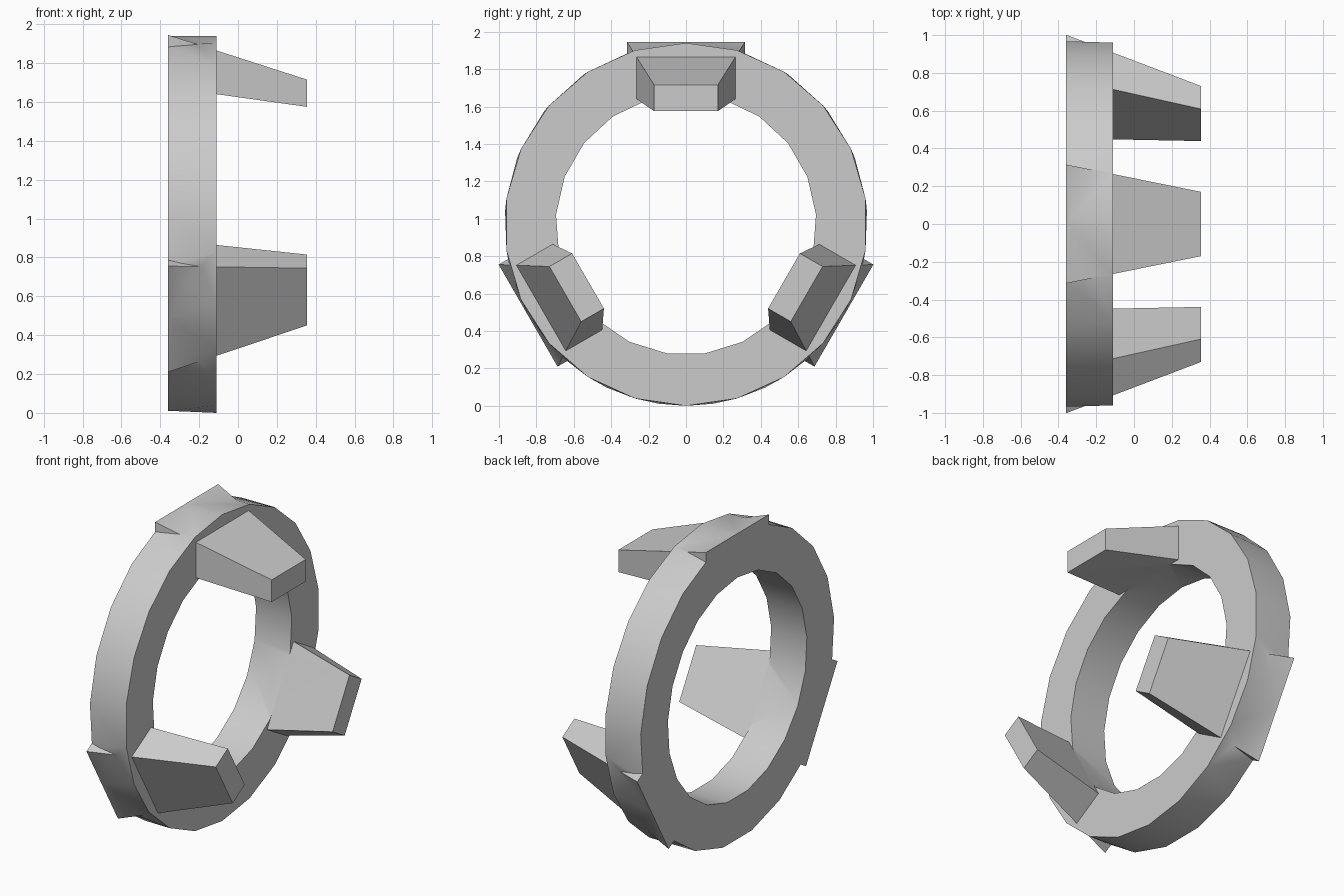
import bpy
import bmesh
from math import cos, sin, pi
from mathutils import Matrix

cube = bpy.data.objects.get("Cube")
if cube:
    bpy.data.objects.remove(cube, do_unlink=True)

CENTRE = 0.97             # height of the ring axis
BACK, FACE, TIP = -0.36, -0.11, 0.355

grey = bpy.data.materials.new("plain_grey")
grey.use_nodes = True
grey.diffuse_color = (0.6, 0.6, 0.6, 1)
grey.node_tree.nodes["Principled BSDF"].inputs["Base Color"].default_value = grey.diffuse_color


def finish(bm, name):
    bmesh.ops.recalc_face_normals(bm, faces=bm.faces)
    mesh = bpy.data.meshes.new(name)
    bm.to_mesh(mesh)
    bm.free()
    mesh.materials.append(grey)
    obj = bpy.data.objects.new(name, mesh)
    bpy.context.collection.objects.link(obj)
    return obj


def loop(bm, x, radius, sides):
    """Circle of vertices around the x axis, starting at the top."""
    angles = [2 * pi * i / sides for i in range(sides)]
    return [bm.verts.new((x, radius * sin(a), CENTRE + radius * cos(a))) for a in angles]


def bridge(bm, a, b):
    """Triangle strip between two loops that may differ in vertex count."""
    n, m = len(a), len(b)
    i = j = 0
    while i < n or j < m:
        if j == m or (i < n and (i + 1) * m <= (j + 1) * n):
            bm.faces.new((a[i % n], a[(i + 1) % n], b[j % m]))
            i += 1
        else:
            bm.faces.new((a[i % n], b[(j + 1) % m], b[j % m]))
            j += 1


# Ring: four loops bridged around its section
bm = bmesh.new()
section = [loop(bm, BACK, 0.97, 21), loop(bm, FACE, 0.97, 22),
           loop(bm, FACE, 0.697, 21), loop(bm, BACK, 0.697, 21)]
for k in range(4):
    bridge(bm, section[k], section[(k + 1) % 4])
ring = finish(bm, "clamp_ring")


def make_arm(index):
    """Tapered arm running from the back of the ring to its tip."""
    bm = bmesh.new()
    ends = []
    for x, half, low, high in ((BACK, 0.315, 0.705, 0.975), (TIP, 0.17, 0.605, 0.745)):
        ends.append([bm.verts.new((x, y, z)) for y, z in
                     ((-half, low), (half, low), (half, high), (-half, high))])
    back, tip = ends
    bm.faces.new(back)
    bm.faces.new(tip)
    for k in range(4):
        n = (k + 1) % 4
        bm.faces.new((back[k], back[n], tip[n], tip[k]))
    place = Matrix.Translation((0, 0, CENTRE)) @ Matrix.Rotation(index * 2 * pi / 3, 4, 'X')
    bmesh.ops.transform(bm, matrix=place, verts=bm.verts)
    return finish(bm, "arm_%d" % (index + 1))


# Arms: three, fused into the ring
bpy.context.view_layer.objects.active = ring
for index in range(3):
    arm = make_arm(index)
    union = ring.modifiers.new("fuse_arm", 'BOOLEAN')
    union.operation = 'UNION'
    union.solver = 'EXACT'
    union.object = arm
    bpy.ops.object.modifier_apply(modifier=union.name)
    bpy.data.objects.remove(arm, do_unlink=True)
ring.name = "ring_with_arms"

# Smooth the round walls, keep the corners sharp
for obj in bpy.context.selected_objects:
    obj.select_set(False)
ring.select_set(True)
bpy.ops.object.shade_smooth_by_angle()
